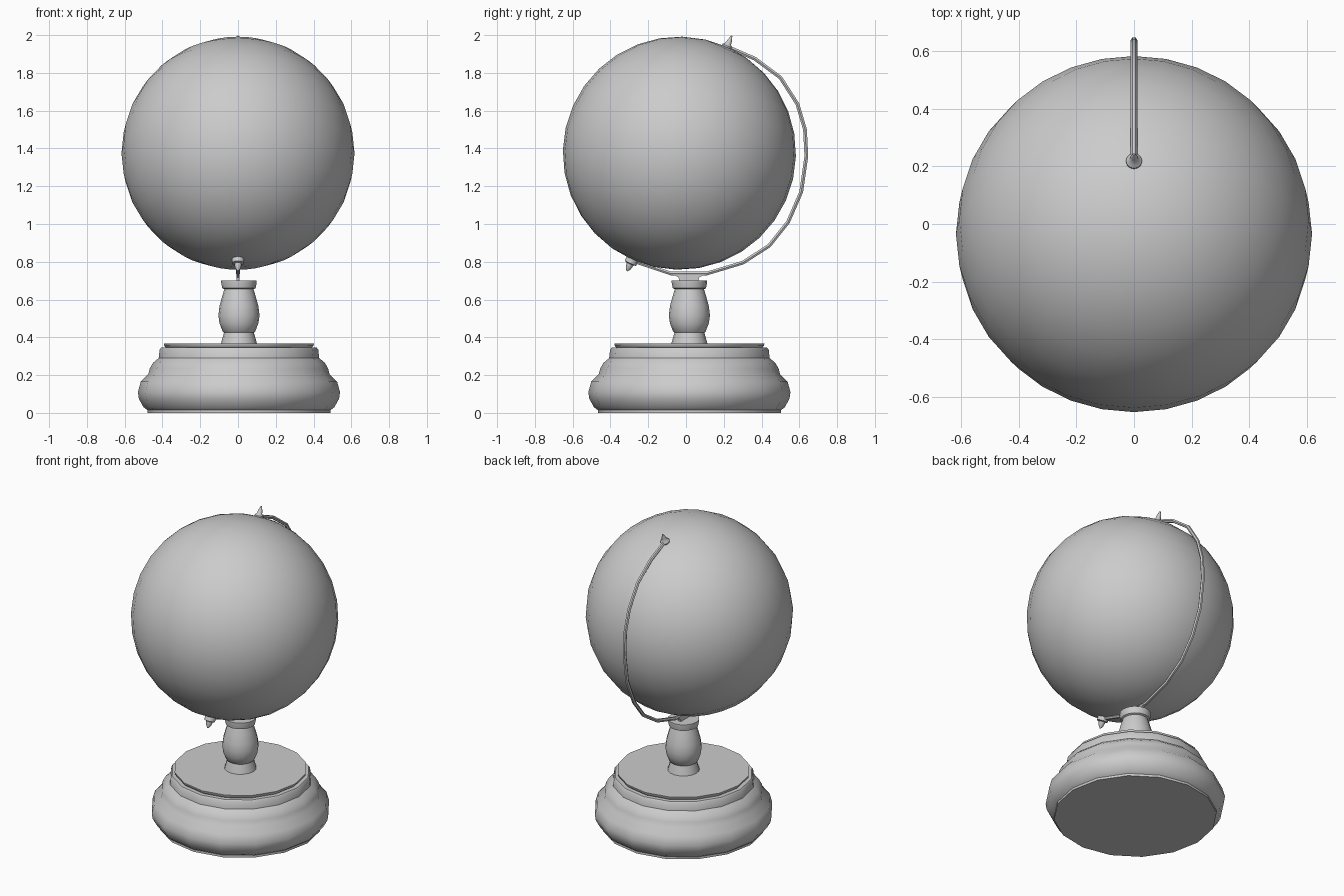
import bpy, bmesh, math
from mathutils import Vector, Matrix

if "Cube" in bpy.data.objects:
    bpy.data.objects.remove(bpy.data.objects["Cube"])

CX, CY = 0.005, 0.018                      # stand axis
TILT = math.radians(-24)
GLOBE = Vector((0, -0.035, 1.375))


def finish(name, bm, angle=40):
    bmesh.ops.recalc_face_normals(bm, faces=bm.faces)
    me = bpy.data.meshes.new(name)
    bm.to_mesh(me)
    bm.free()
    ob = bpy.data.objects.new(name, me)
    bpy.context.collection.objects.link(ob)
    bpy.ops.object.select_all(action='DESELECT')
    ob.select_set(True)
    bpy.context.view_layer.objects.active = ob
    bpy.ops.object.shade_smooth_by_angle(angle=math.radians(angle))
    return ob


def lathe(name, profile, sides, matrix):
    """Spin (radius, height) points into a capped solid."""
    bm = bmesh.new()
    rings = [[bm.verts.new((r * math.cos(2 * math.pi * i / sides),
                            r * math.sin(2 * math.pi * i / sides), z))
              for i in range(sides)] for r, z in profile]
    for a, b in zip(rings, rings[1:]):
        for i in range(sides):
            j = (i + 1) % sides
            bm.faces.new((a[i], a[j], b[j], b[i]))
    bm.faces.new(rings[0][::-1])
    bm.faces.new(rings[-1])
    bm.transform(matrix)
    return finish(name, bm)


stand = Matrix.Translation((CX, CY, 0))

# Turned base with a raised top disc
lathe("base", [(.485, 0), (.485, .015), (.505, .03), (.53, .075), (.535, .11),
               (.52, .165), (.48, .205), (.472, .235), (.455, .265),
               (.425, .29), (.42, .335), (.412, .345), (.385, .345),
               (.395, .355), (.397, .367)], 16, stand)

# Turned pillar
lathe("pillar", [(.097, .36), (.092, .38), (.079, .425), (.086, .43),
                 (.103, .475), (.109, .515), (.103, .565), (.088, .62),
                 (.077, .655), (.088, .66), (.094, .69), (.094, .702)], 16, stand)

# Tilted globe
bm = bmesh.new()
bmesh.ops.create_uvsphere(bm, u_segments=32, v_segments=16, radius=0.617)
bm.transform(Matrix.Translation(GLOBE) @ Matrix.Rotation(TILT, 4, 'X'))
finish("globe", bm, 60)

# Curved arm behind the globe, swept with a six-sided section
path = [(.215, 1.94), (.365, 1.875), (.5, 1.775), (.59, 1.635), (.637, 1.36),
        (.61, 1.17), (.54, 1.01), (.44, .885), (.3, .795), (.11, .738),
        (-.08, .738), (-.28, .805)]
path.insert(4, (.63, 1.5))
bm = bmesh.new()
rings = []
for k, (y, z) in enumerate(path):
    p0, p1 = path[max(k - 1, 0)], path[min(k + 1, len(path) - 1)]
    t = Vector((0, p1[0] - p0[0], p1[1] - p0[1])).normalized()
    n = Vector((1, 0, 0)).cross(t)
    rings.append([bm.verts.new(Vector((0, y, z)) + 0.0115 *
                  (Vector((math.cos(a), 0, 0)) + n * math.sin(a)))
                  for a in (math.pi / 3 * i for i in range(6))])
for a, b in zip(rings, rings[1:]):
    for i in range(6):
        bm.faces.new((a[i], a[(i + 1) % 6], b[(i + 1) % 6], b[i]))
bm.faces.new(rings[0])
bm.faces.new(rings[-1])
finish("arm", bm)

# Thin flared bracket between arm and pillar
bm = bmesh.new()
outline = [(-.08, .738), (-.04, .718), (-.035, .695), (.065, .695),
           (.07, .718), (.11, .738)]
face = bm.faces.new([bm.verts.new((-.009, y, z)) for y, z in outline])
ext = bmesh.ops.extrude_face_region(bm, geom=[face])
bmesh.ops.translate(bm, vec=(.018, 0, 0),
                    verts=[v for v in ext['geom'] if isinstance(v, bmesh.types.BMVert)])
finish("arm_bracket", bm, 30)

# Pivot collars with pointed finials at both poles
top = Matrix.Translation((0, .214, 1.932)) @ Matrix.Rotation(TILT, 4, 'X')
lathe("top_pivot", [(.026, -.015), (.028, .012), (.016, .024), (.012, .045),
                    (.003, .07)], 12, top)
bottom = Matrix.Translation((0, -.287, .808)) @ Matrix.Rotation(TILT + math.pi, 4, 'X')
lathe("bottom_pivot", [(.033, -.03), (.033, .018), (.02, .022), (.015, .045),
                       (.004, .062)], 12, bottom)
